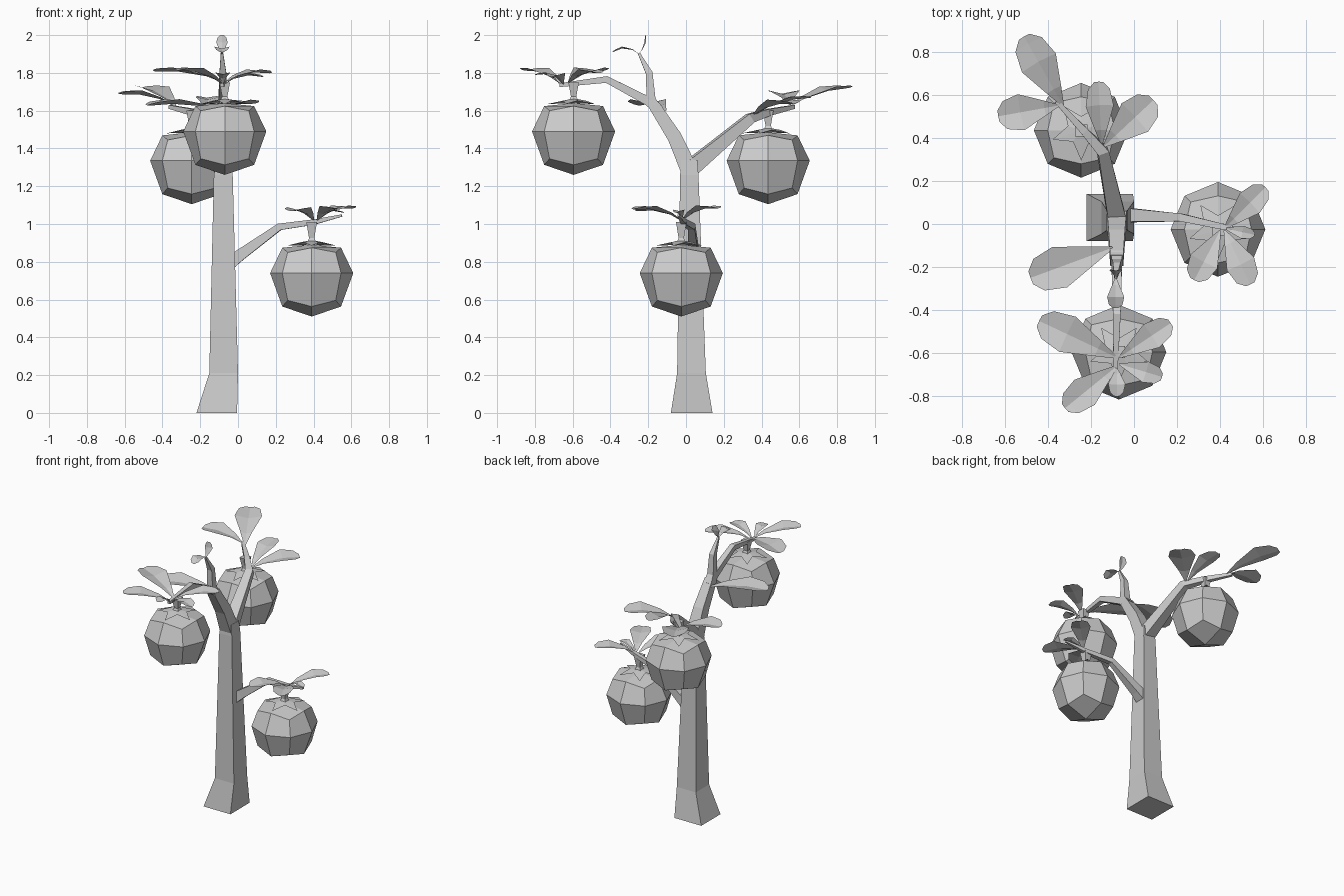
import bpy, bmesh, math
from mathutils import Vector as V

if "Cube" in bpy.data.objects:
    bpy.data.objects.remove(bpy.data.objects["Cube"])


def finish(bm, name):
    bmesh.ops.recalc_face_normals(bm, faces=bm.faces)
    me = bpy.data.meshes.new(name)
    bm.to_mesh(me)
    bm.free()
    ob = bpy.data.objects.new(name, me)
    bpy.context.collection.objects.link(ob)
    return ob


def loft(name, rings):
    """Skin a list of equally sized vertex rings and cap both ends."""
    bm = bmesh.new()
    vs = [[bm.verts.new(p) for p in r] for r in rings]
    n = len(vs[0])
    for a, b in zip(vs, vs[1:]):
        for i in range(n):
            j = (i + 1) % n
            bm.faces.new((a[i], a[j], b[j], b[i]))
    bm.faces.new(vs[0])
    bm.faces.new(vs[-1])
    return finish(bm, name)


def limb(name, pts, up=V((0, 0, 1))):
    """Square tapering branch through points (x, y, z, half width)."""
    ps = [V(p[:3]) for p in pts]
    rings = []
    for i, p in enumerate(ps):
        d = (ps[min(i + 1, len(ps) - 1)] - ps[max(i - 1, 0)]).normalized()
        s = d.cross(up).normalized()
        u = s.cross(d)
        h = pts[i][3]
        rings.append([p + s * a * h + u * b * h
                      for a, b in ((-1, -1), (1, -1), (1, 1), (-1, 1))])
    return loft(name, rings)


def leaf(name, base, tip, width, arch=0.03, up=V((0, 0, 1))):
    """Folded blade, broad toward its blunt tip, arched along its length."""
    base, tip = V(base), V(tip)
    d = tip - base
    s = d.cross(up).normalized()
    u = s.cross(d).normalized()
    bm = bmesh.new()
    rows = []
    for t, w in ((0, .06), (.25, .42), (.65, 1), (.9, .78), (1, .32)):
        c = base + d * t + u * arch * math.sin(math.pi * t)
        h = w * width / 2
        rows.append([bm.verts.new(q) for q in
                     (c - s * h + u * h * .15, c - u * h * .1, c + s * h + u * h * .15)])
    for a, b in zip(rows, rows[1:]):
        for i in (0, 1):
            bm.faces.new((a[i], a[i + 1], b[i + 1], b[i]))
    return finish(bm, name)


def fruit(i, x, y, z, top):
    # Body: spherised cube with flattened top
    bm = bmesh.new()
    bmesh.ops.create_cube(bm, size=2)
    bmesh.ops.subdivide_edges(bm, edges=bm.edges[:], cuts=1, use_grid_fill=True)
    for v in bm.verts:
        n = v.co.normalized()
        h = min(n.z * .19, .15) if n.z > 0 else max(n.z * .25, -.23)
        v.co = (x + n.x * .22, y + n.y * .22, z + h)
    finish(bm, f"fruit_{i}")
    # Calyx: shallow star
    bm = bmesh.new()
    mid = bm.verts.new((x, y, z + .175))
    low = bm.verts.new((x, y, z + .15))
    rim = []
    for k in range(10):
        r, h = ((.14, .145), (.065, .163))[k % 2]
        a = -math.pi / 2 + k * math.pi / 5
        rim.append(bm.verts.new((x + r * math.cos(a), y + r * math.sin(a), z + h)))
    for k in range(10):
        bm.faces.new((mid, rim[k], rim[(k + 1) % 10]))
        bm.faces.new((low, rim[(k + 1) % 10], rim[k]))
    finish(bm, f"calyx_{i}")
    # Stem
    limb(f"fruit_stem_{i}", [(x, y, z + .15, .03), (x, y, z + .185, .014),
                             (x, y, top, .028)], V((0, 1, 0)))


# Trunk: square sections (x0, x1, y0, y1, z)
loft("trunk", [[(a, c, z), (b, c, z), (b, d, z), (a, d, z)] for a, b, c, d, z in (
    (-.22, -.005, -.08, .14, 0), (-.152, 0, -.047, .105, .21),
    (-.128, -.028, -.031, .066, 1.26), (-.115, -.035, -.025, .06, 1.34))])

# Branches
limb("front_branch", [(-.08, .015, 1.29, .045), (-.08, -.06, 1.46, .038),
                      (-.08, -.17, 1.63, .03)])
limb("front_fruit_branch", [(-.08, -.14, 1.6, .026), (-.08, -.2, 1.65, .024),
                            (-.08, -.42, 1.765, .018), (-.085, -.67, 1.735, .01)])
limb("top_twig", [(-.08, -.15, 1.6, .028), (-.08, -.185, 1.66, .024),
                  (-.08, -.195, 1.8, .018), (-.085, -.25, 1.905, .006)], V((0, 1, 0)))
limb("back_branch", [(-.08, .03, 1.3, .042), (-.145, .34, 1.56, .026),
                     (-.23, .43, 1.59, .018), (-.36, .57, 1.62, .01)])
limb("side_branch", [(-.05, .04, .79, .036), (.01, .04, .835, .03), (.22, .03, .985, .018),
                     (.4, -.01, 1.01, .014), (.55, -.04, 1.045, .006)])

# Fruits with calyx and stem
for i, f in enumerate(((-.07, -.595, 1.49, 1.75), (-.245, .435, 1.335, 1.6),
                       (.39, -.025, .74, 1.01))):
    fruit(i + 1, *f)

# Leaves: base, tip, width
leaves = {
    "back_leaf": [((-.33, .55, 1.62), (-.51, .87, 1.725), .18),
                  ((-.35, .55, 1.63), (-.63, .5, 1.69), .17),
                  ((-.15, .37, 1.58), (-.165, .66, 1.67), .13),
                  ((-.14, .36, 1.58), (.09, .575, 1.64), .18)],
    "front_leaf": [((-.08, -.62, 1.75), (-.44, -.45, 1.81), .18),
                   ((-.08, -.66, 1.74), (-.32, -.855, 1.815), .15),
                   ((-.07, -.62, 1.75), (.17, -.46, 1.8), .13),
                   ((-.07, -.65, 1.74), (.13, -.71, 1.78), .1),
                   ((-.08, -.67, 1.74), (-.08, -.8, 1.79), .08)],
    "side_leaf": [((.42, -.02, 1.02), (.61, .17, 1.085), .13),
                  ((.42, -.03, 1.02), (.54, -.28, 1.08), .14),
                  ((.4, -.03, 1.02), (.28, -.26, 1.07), .14),
                  ((.42, -.02, 1.02), (.56, -.05, 1.06), .06)],
    "top_leaf": [((-.1, -.11, 1.6), (-.48, -.25, 1.63), .2),
                 ((-.085, -.25, 1.9), (-.085, -.39, 1.91), .08)],
}
for name, group in leaves.items():
    for i, (b, t, w) in enumerate(group):
        leaf(f"{name}_{i + 1}", b, t, w)
leaf("tip_leaf", (-.085, -.25, 1.9), (-.085, -.215, 2.0), .06, .012, V((0, 1, 0)))
